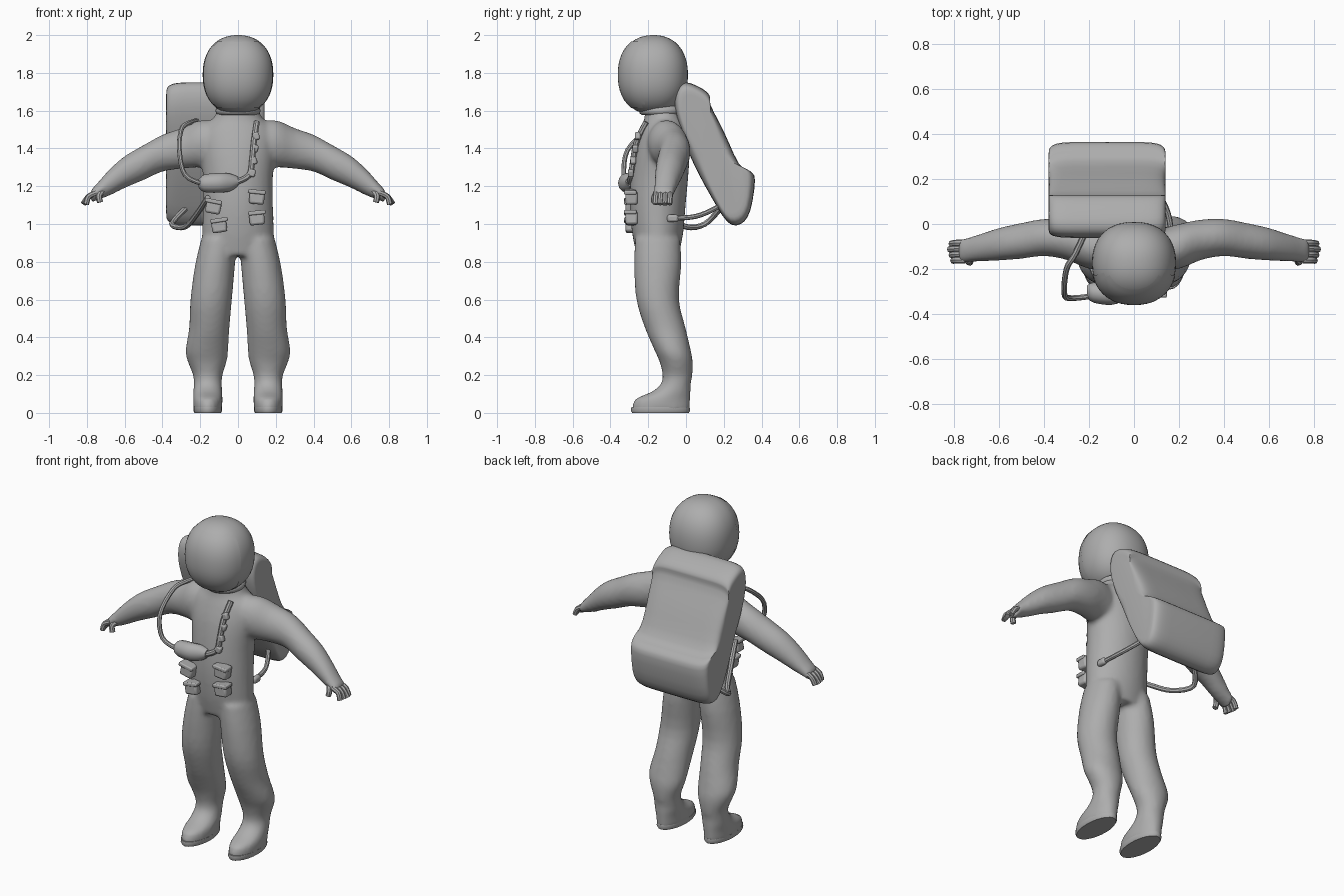
import bpy, bmesh, math
from mathutils import Vector

default = bpy.data.objects.get("Cube")
if default:
    bpy.data.objects.remove(default, do_unlink=True)

# One plain grey for everything
grey = bpy.data.materials.new("plain grey")
grey.use_nodes = True
colour = (0.42, 0.42, 0.42, 1)
grey.diffuse_color = colour
grey.node_tree.nodes["Principled BSDF"].inputs["Base Color"].default_value = colour


def finish(obj, angle=40):
    """Give an object its material and smooth shading."""
    obj.data.materials.clear()
    obj.data.materials.append(grey)
    bpy.ops.object.select_all(action="DESELECT")
    obj.select_set(True)
    bpy.context.view_layer.objects.active = obj
    bpy.ops.object.shade_smooth_by_angle(angle=math.radians(angle))
    return obj


def to_object(bm, name, angle=40):
    bmesh.ops.recalc_face_normals(bm, faces=bm.faces)
    mesh = bpy.data.meshes.new(name)
    bm.to_mesh(mesh)
    bm.free()
    obj = bpy.data.objects.new(name, mesh)
    bpy.context.collection.objects.link(obj)
    return finish(obj, angle)


def smooth_path(points, steps=3, closed=False):
    """Catmull-Rom interpolation of tuples of any length."""
    n = len(points)
    pick = (lambda i: points[i % n]) if closed else (lambda i: points[max(0, min(n - 1, i))])
    out = []
    for i in range(n if closed else n - 1):
        for s in range(steps):
            t = s / steps
            out.append([0.5 * (2 * b + (c - a) * t + (2 * a - 5 * b + 4 * c - d) * t * t
                               + (3 * b - a - 3 * c + d) * t ** 3)
                        for a, b, c, d in zip(pick(i - 1), pick(i), pick(i + 1), pick(i + 2))])
    return out if closed else out + [list(points[-1])]


def skin(bm, rings):
    """Bridge equal rings of points and cap both ends."""
    loops = [[bm.verts.new(p) for p in ring] for ring in rings]
    n = len(loops[0])
    for a, b in zip(loops, loops[1:]):
        for i in range(n):
            bm.faces.new((a[i], a[(i + 1) % n], b[(i + 1) % n], b[i]))
    bm.faces.new(loops[0])
    bm.faces.new(loops[-1])


def limb(bm, sections, axis="z", side=1, sides=24, steps=3):
    """Oval loft; each section is x, y, z and its two radii."""
    rings = []
    for x, y, z, a, b in smooth_path(sections, steps):
        ring = []
        for i in range(sides):
            t = math.tau * i / sides
            u, v = a * math.cos(t), b * math.sin(t)
            p = (x + u, y + v, z) if axis == "z" else (x, y + v, z + u)
            ring.append((p[0] * side, p[1], p[2]))
        rings.append(ring)
    skin(bm, rings)


def tube(name, points, radius):
    curve = bpy.data.curves.new(name, "CURVE")
    curve.dimensions = "3D"
    curve.bevel_depth = radius
    curve.bevel_resolution = 2
    curve.use_fill_caps = True
    path = smooth_path(points, 4)
    spline = curve.splines.new("POLY")
    spline.points.add(len(path) - 1)
    for point, co in zip(spline.points, path):
        point.co = (*co, 1)
    obj = bpy.data.objects.new(name, curve)
    bpy.context.collection.objects.link(obj)
    bpy.ops.object.select_all(action="DESELECT")
    obj.select_set(True)
    bpy.context.view_layer.objects.active = obj
    bpy.ops.object.convert(target="MESH")
    return finish(bpy.context.object)


def rounded_box(name, centre, size, tilt=0, bevel=0.012):
    bpy.ops.mesh.primitive_cube_add(size=1, location=centre, rotation=(0, tilt, 0))
    obj = bpy.context.object
    obj.name = name
    for v in obj.data.vertices:
        v.co = v.co * Vector(size)
    mod = obj.modifiers.new("soft edges", "BEVEL")
    mod.width = bevel
    mod.segments = 2
    return finish(obj)


# Suit: torso, legs and arms blended into one skin
TORSO = [(0, -.15, .83, .19, .11), (0, -.15, .95, .19, .135), (0, -.15, 1.1, .185, .148),
         (0, -.14, 1.25, .185, .152), (0, -.125, 1.4, .2, .145), (0, -.115, 1.5, .19, .125),
         (0, -.12, 1.56, .13, .1), (0, -.13, 1.65, .09, .085)]
LEG = [(.1, -.15, .92, .095, .12), (.122, -.15, .78, .106, .125), (.142, -.15, .6, .11, .113),
       (.152, -.11, .45, .107, .108), (.165, -.07, .33, .113, .096), (.163, -.052, .27, .103, .088),
       (.16, -.045, .2, .078, .079), (.16, -.055, .15, .075, .08), (.16, -.08, .11, .077, .105),
       (.16, -.125, .07, .078, .148), (.16, -.133, .01, .075, .152)]
ARM = [(.08, -.12, 1.42, .12, .09), (.2, -.1, 1.425, .125, .1), (.3, -.07, 1.4, .108, .09),
       (.4, -.06, 1.375, .098, .083), (.5, -.075, 1.325, .093, .08), (.6, -.09, 1.275, .085, .073),
       (.68, -.105, 1.22, .07, .062), (.74, -.115, 1.175, .047, .055), (.78, -.12, 1.145, .034, .05)]
bm = bmesh.new()
limb(bm, TORSO, sides=32)
for side in (1, -1):
    limb(bm, LEG, side=side)
    limb(bm, ARM, axis="x", side=side)
suit = to_object(bm, "suit", 60)
blend = suit.modifiers.new("blend", "REMESH")
blend.mode = "VOXEL"
blend.voxel_size = 0.014
blend.use_smooth_shade = True
relax = suit.modifiers.new("relax", "SMOOTH")
relax.iterations = 5

# Boot soles and gloved fingers
for side, label in ((1, "left"), (-1, "right")):
    bm = bmesh.new()
    limb(bm, [(.16, -.135, 0, .07, .15), (.16, -.135, .012, .076, .157),
              (.16, -.135, .03, .075, .154)], side=side, steps=1)
    to_object(bm, label + "_sole")
    for i in range(4):
        y = -.16 + .025 * i
        reach = .82 - .008 * abs(i - 2)
        tube(f"{label}_finger", [(side * .75, y, 1.165), (side * .79, y, 1.145),
                                 (side * reach, y - .003, 1.105)], .015)
    tube(label + "_thumb", [(side * .71, -.14, 1.18), (side * .735, -.165, 1.15),
                            (side * .73, -.17, 1.115)], .016)


# Helmet: slightly squared ball with a raised visor
def ball(name, scale, visor=False):
    bm = bmesh.new()
    bmesh.ops.create_uvsphere(bm, u_segments=40, v_segments=24, radius=1)
    for v in bm.verts:
        v.co /= sum(abs(c) ** 2.25 for c in v.co) ** (1 / 2.25)
    if visor:
        hidden = [f for f in bm.faces if f.calc_center_median().y > -.3
                  or abs(f.calc_center_median().z) > .8]
        bmesh.ops.delete(bm, geom=hidden, context="FACES")
    for v in bm.verts:
        v.co = v.co * Vector(scale) + Vector((0, -.173, 1.79))
    return to_object(bm, name)


ball("helmet", (.187, .183, .21))
ball("visor", (.19, .188, .212), visor=True)
bpy.ops.mesh.primitive_torus_add(location=(0, -.13, 1.6), major_radius=.095, minor_radius=.025,
                                 major_segments=32, minor_segments=10)
bpy.context.object.name = "neck_ring"
finish(bpy.context.object)

# Backpack: side profile (y, z) swept across with rounded ends
PROFILE = [(.0, 1.75), (.08, 1.72), (.125, 1.68), (.13, 1.63), (.2, 1.49), (.28, 1.32),
           (.34, 1.28), (.365, 1.23), (.34, 1.07), (.29, 1.0), (.22, 1.01), (.13, 1.15),
           (.04, 1.32), (-.02, 1.47), (-.06, 1.62), (-.05, 1.72)]
outline = smooth_path(PROFILE, 3, closed=True)
middle = Vector((.14, 1.38))
rings = []
for step in range(21):
    t = math.pi * step / 20
    x = -.12 + .26 * math.copysign(abs(math.cos(t)) ** .3, math.cos(t))
    inset = .07 * (1 - math.sin(t) ** .6)
    ring = []
    for point in outline:
        offset = Vector(point) - middle
        y, z = middle + offset * (1 - inset / max(offset.length, .12))
        ring.append((x, y, z))
    rings.append(ring)
bm = bmesh.new()
skin(bm, rings)
to_object(bm, "backpack", 35)

# Hoses joining chest, waist and backpack
tube("chest_hose", [(-.2, .0, 1.55), (-.26, -.13, 1.535), (-.3, -.2, 1.5), (-.31, -.31, 1.39),
                    (-.28, -.33, 1.26), (-.18, -.32, 1.21)], .013)
tube("waist_hose", [(-.28, .18, 1.08), (-.35, .1, 1.0), (-.28, .0, .985), (-.22, -.12, 1.05),
                    (-.16, -.25, 1.14)], .015)
tube("side_hose", [(.17, -.07, 1.03), (.15, .05, 1.04), (.1, .15, 1.08), (.05, .22, 1.13)], .013)
rounded_box("hose_fitting", (.172, -.07, 1.03), (.03, .06, .04))

# Chest pouch, harness and waist pockets
bm = bmesh.new()
limb(bm, [(-.21, -.3, 1.215, .02, .025), (-.18, -.305, 1.215, .046, .045),
          (-.1, -.312, 1.218, .052, .048), (-.04, -.3, 1.22, .046, .04),
          (.0, -.29, 1.225, .025, .03)], axis="x", sides=12)
to_object(bm, "chest_pouch")
tube("harness_strap", [(.1, -.21, 1.54), (.085, -.26, 1.44), (.075, -.28, 1.34),
                       (.06, -.29, 1.26), (-.01, -.3, 1.22)], .016)
for i in range(4):
    rounded_box("harness_clip", (.075 + .007 * i, -.292 + .012 * i, 1.27 + .065 * i),
                (.035, .03, .04), .3 * (-1) ** i, .008)
for x, z, tilt in ((.1, 1.14, .1), (.1, 1.03, -.1), (-.13, 1.09, .2), (-.1, .99, -.15)):
    rounded_box("waist_pocket", (x, -.288, z), (.08, .065, .07), tilt)
    rounded_box("pocket_flap", (x, -.295, z + .03), (.092, .065, .022), tilt, .006)
